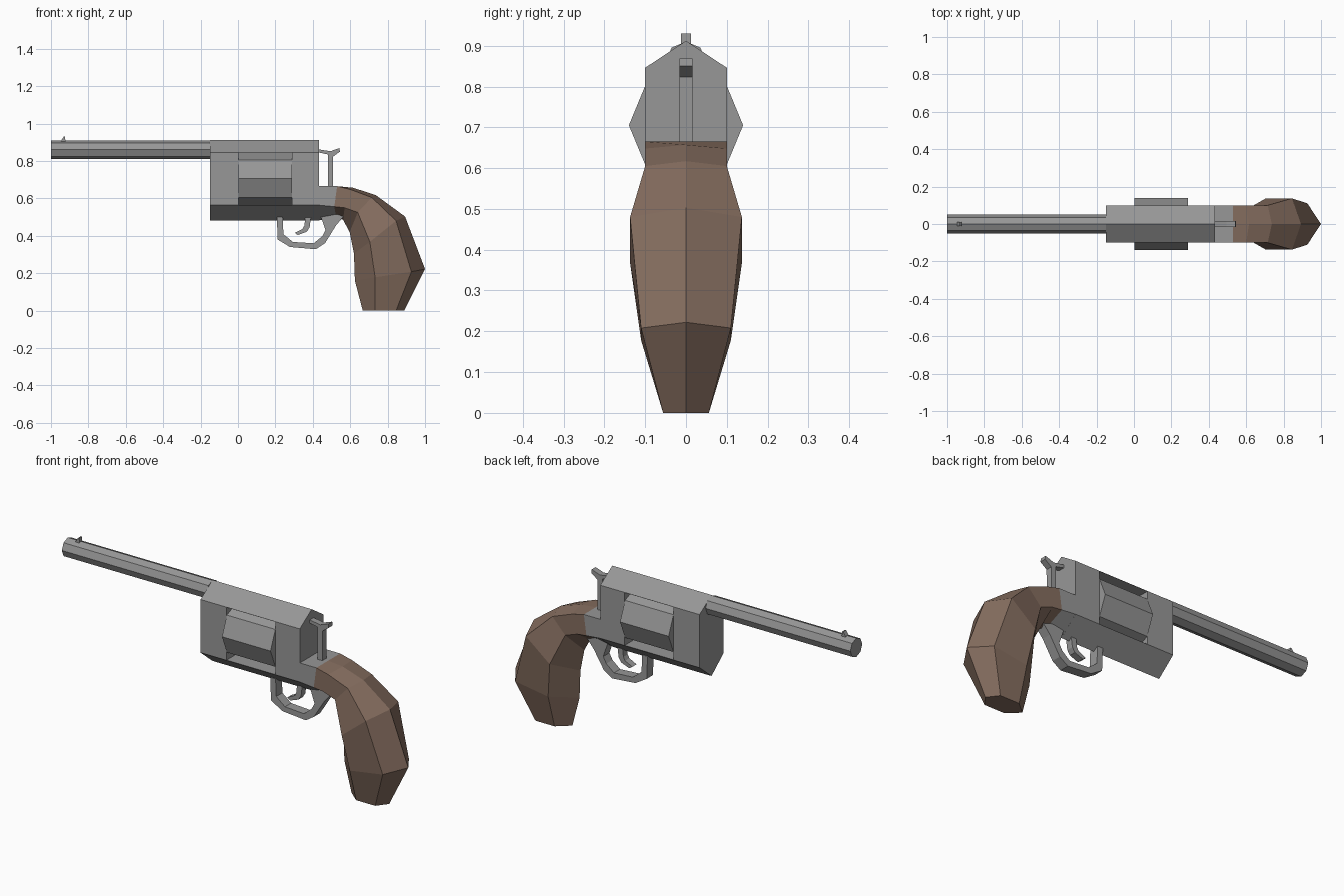
import bpy, bmesh, math

if "Cube" in bpy.data.objects:
    bpy.data.objects.remove(bpy.data.objects["Cube"])

def material(name, rgb):
    m = bpy.data.materials.new(name)
    m.diffuse_color = (*rgb, 1)
    m.use_nodes = True
    m.node_tree.nodes["Principled BSDF"].inputs["Base Color"].default_value = m.diffuse_color
    return m

STEEL = material("grey_steel", (0.31, 0.31, 0.31))
WOOD = material("brown_wood", (0.24, 0.157, 0.117))

def loft(name, rings, mat):
    """Closed flat-faced solid through rings with equal point counts."""
    bm = bmesh.new()
    vs = [[bm.verts.new(p) for p in r] for r in rings]
    n = len(rings[0])
    for a, b in zip(vs, vs[1:]):
        for i in range(n):
            j = (i + 1) % n
            bm.faces.new((a[i], a[j], b[j], b[i]))
    bm.faces.new(vs[0][::-1])
    bm.faces.new(vs[-1])
    bmesh.ops.recalc_face_normals(bm, faces=bm.faces)
    me = bpy.data.meshes.new(name)
    bm.to_mesh(me)
    bm.free()
    me.materials.append(mat)
    ob = bpy.data.objects.new(name, me)
    bpy.context.collection.objects.link(ob)
    return ob

def along_x(name, section, x0, x1, mat=STEEL):
    return loft(name, [[(x, y, z) for y, z in section] for x in (x0, x1)], mat)

def plate(name, outline, half, mat=STEEL):
    return loft(name, [[(x, y, z) for x, z in outline] for y in (-half, half)], mat)

def octagon(r, zc):
    return [(r * math.cos(k * math.pi / 4), zc + r * math.sin(k * math.pi / 4))
            for k in range(8)]

# Frame with a window cut through it
frame = along_x("frame", [(0, 0.912), (0.1, 0.846), (0.1, 0.564), (0, 0.482),
                          (-0.1, 0.564), (-0.1, 0.846)], -0.15, 0.433)
cutter = along_x("window_cutter", [(-0.3, 0.565), (0.3, 0.565),
                                   (0.3, 0.845), (-0.3, 0.845)], 0.003, 0.29)
cutter.hide_render = True
mod = frame.modifiers.new("window", "BOOLEAN")
mod.operation = "DIFFERENCE"
mod.solver = "EXACT"
mod.object = cutter
bpy.context.view_layer.objects.active = frame
bpy.ops.object.modifier_apply(modifier=mod.name)
bpy.data.objects.remove(cutter)

# Eight-sided cylinder and barrel
along_x("cylinder", octagon(0.14, 0.705), 0.004, 0.289)
along_x("barrel", octagon(0.05, 0.86), -1.0, -0.149)
plate("front_sight", [(-0.95, 0.895), (-0.945, 0.91), (-0.932, 0.93),
                      (-0.925, 0.93), (-0.922, 0.895)], 0.012)

# Hammer, trigger and trigger guard
plate("hammer", [(0.43, 0.862), (0.495, 0.852), (0.51, 0.858), (0.542, 0.869),
                 (0.545, 0.85), (0.508, 0.823), (0.507, 0.655), (0.48, 0.655),
                 (0.48, 0.835), (0.43, 0.846)], 0.0165)
plate("trigger", [(0.36, 0.5), (0.39, 0.5), (0.383, 0.445), (0.368, 0.422),
                  (0.32, 0.404), (0.303, 0.416), (0.345, 0.437), (0.355, 0.455)], 0.018)
plate("trigger_guard", [(0.208, 0.5), (0.212, 0.38), (0.278, 0.34), (0.417, 0.328),
                        (0.465, 0.36), (0.524, 0.455), (0.57, 0.51), (0.435, 0.525),
                        (0.468, 0.43), (0.45, 0.397), (0.405, 0.36), (0.294, 0.367),
                        (0.243, 0.408), (0.239, 0.5)], 0.026)

def hex_ring(w, back, back_side, front_side, front):
    """Ring from a back ridge, two side pairs and a front ridge (x, z)."""
    return [(back[0], 0, back[1]), (back_side[0], w, back_side[1]),
            (front_side[0], w, front_side[1]), (front[0], 0, front[1]),
            (front_side[0], -w, front_side[1]), (back_side[0], -w, back_side[1])]

joint = hex_ring(0.1, (0.53, 0.665), (0.53, 0.665), (0.515, 0.556), (0.525, 0.5))

# Steel tang behind the frame
loft("tang", [hex_ring(0.1, (0.43, 0.665), (0.43, 0.665), (0.43, 0.564), (0.43, 0.482)),
              joint], STEEL)

# Curved wooden grip
loft("grip", [
    joint,
    hex_ring(0.1, (0.615, 0.657), (0.6, 0.648), (0.57, 0.55), (0.562, 0.485)),
    hex_ring(0.1, (0.737, 0.617), (0.715, 0.605), (0.64, 0.525), (0.597, 0.42)),
    hex_ring(0.137, (0.893, 0.503), (0.845, 0.48), (0.705, 0.368), (0.62, 0.305)),
    hex_ring(0.11, (1.0, 0.222), (0.927, 0.208), (0.733, 0.178), (0.625, 0.16)),
    hex_ring(0.056, (0.888, 0), (0.845, 0), (0.733, 0), (0.667, 0)),
], WOOD)
